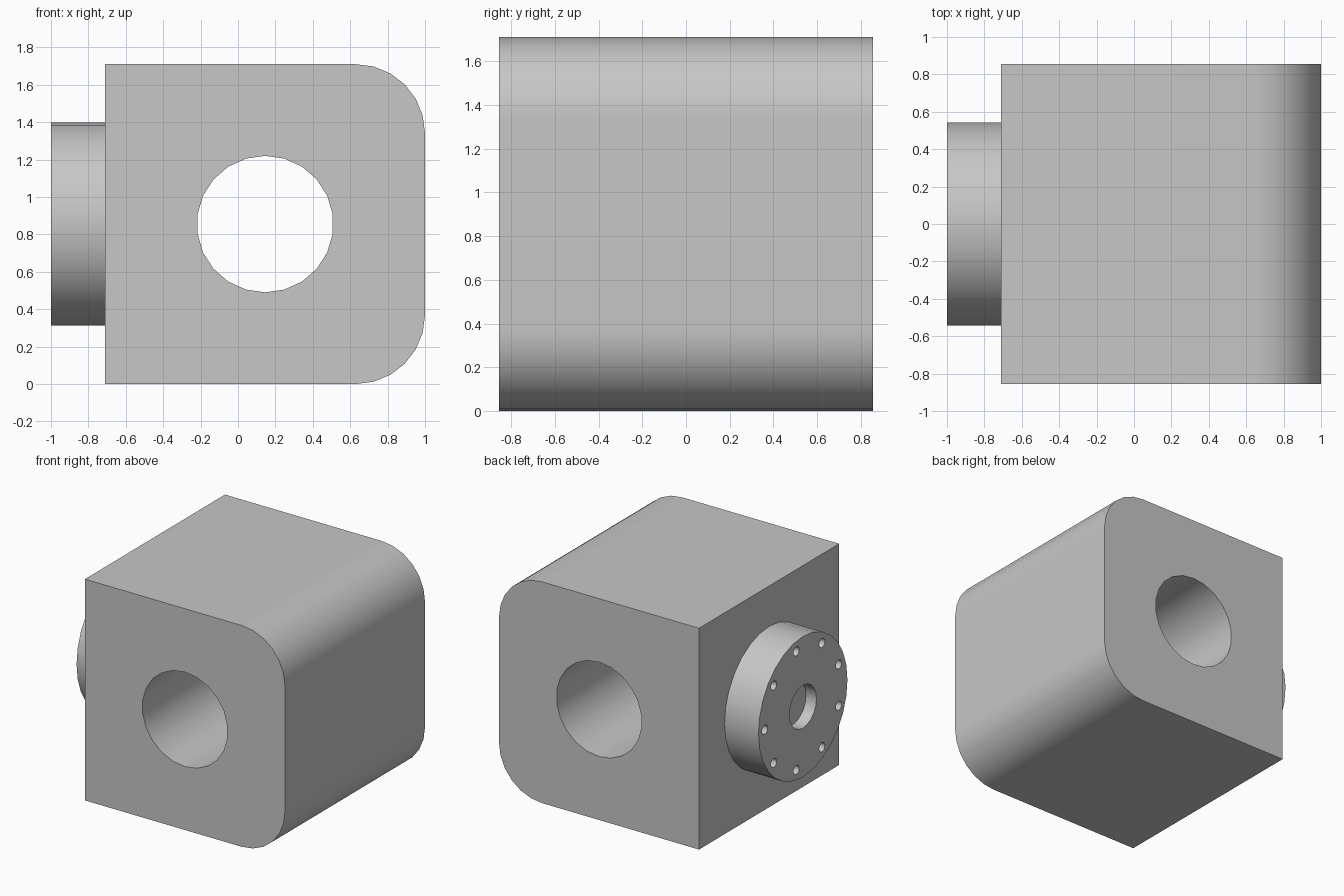
import bpy
import bmesh
from math import radians, sin, cos, pi

if "Cube" in bpy.data.objects:
    bpy.data.objects.remove(bpy.data.objects["Cube"], do_unlink=True)

LEFT, RIGHT = -0.71, 1.0      # block extent in x
HALF = 0.855                  # half width, and height of the centre
FILLET = 0.37
FACE = -1.0                   # outer face of the flange

steel = bpy.data.materials.new("plain grey")
steel.use_nodes = True
GREY = (0.57, 0.57, 0.57, 1)
steel.diffuse_color = GREY
steel.node_tree.nodes["Principled BSDF"].inputs["Base Color"].default_value = GREY


def activate(obj):
    bpy.ops.object.select_all(action='DESELECT')
    obj.select_set(True)
    bpy.context.view_layer.objects.active = obj


def cylinder(name, radius, depth, centre, axis, sides):
    rotation = (0, pi / 2, 0) if axis == 'x' else (pi / 2, 0, 0)
    bpy.ops.mesh.primitive_cylinder_add(vertices=sides, radius=radius, depth=depth,
                                        location=centre, rotation=rotation)
    obj = bpy.context.object
    obj.name = name
    return obj


def cut(obj, cutter):
    mod = obj.modifiers.new("cut", 'BOOLEAN')
    mod.operation = 'DIFFERENCE'
    mod.solver = 'EXACT'
    mod.object = cutter
    activate(obj)
    bpy.ops.object.modifier_apply(modifier=mod.name)
    bpy.data.objects.remove(cutter, do_unlink=True)


def finish(obj):
    obj.data.materials.clear()
    obj.data.materials.append(steel)
    activate(obj)
    bpy.ops.object.shade_smooth_by_angle(angle=radians(35))
    mod = obj.modifiers.new("even shading", 'WEIGHTED_NORMAL')
    mod.keep_sharp = True


# Block: square profile with two rounded corners, extruded front to back
profile = [(LEFT, 2 * HALF), (LEFT, 0)]
for z, start in ((FILLET, -90), (2 * HALF - FILLET, 0)):
    for i in range(7):
        a = radians(start + i * 15)
        profile.append((RIGHT - FILLET + FILLET * cos(a), z + FILLET * sin(a)))
bm = bmesh.new()
front = bm.faces.new([bm.verts.new((x, -HALF, z)) for x, z in profile])
sweep = bmesh.ops.extrude_face_region(bm, geom=[front])
moved = [v for v in sweep["geom"] if isinstance(v, bmesh.types.BMVert)]
bmesh.ops.translate(bm, verts=moved, vec=(0, 2 * HALF, 0))
if front.is_valid and len(front.edges[0].link_faces) < 2:
    bm.faces.new([v for v in front.verts])
bmesh.ops.recalc_face_normals(bm, faces=bm.faces)
mesh = bpy.data.meshes.new("block")
bm.to_mesh(mesh)
bm.free()
block = bpy.data.objects.new("block", mesh)
bpy.context.collection.objects.link(block)

# Bore through the block
cut(block, cylinder("bore_cutter", 0.365, 3, (0.145, 0, HALF), 'y', 22))
finish(block)

# Flange on the side, with a shallow centre recess
depth = LEFT - FACE + 0.01
flange = cylinder("flange", 0.543, depth, (FACE + depth / 2, 0, HALF), 'x', 28)
cut(flange, cylinder("recess_cutter", 0.165, 0.18, (FACE, 0, HALF), 'x', 20))

# Ring of nine bolt holes
for i in range(9):
    a = 2 * pi * i / 9
    spot = (FACE, 0.465 * cos(a), HALF + 0.465 * sin(a))
    cut(flange, cylinder("bolt_hole_cutter", 0.035, 0.18, spot, 'x', 14))
finish(flange)
